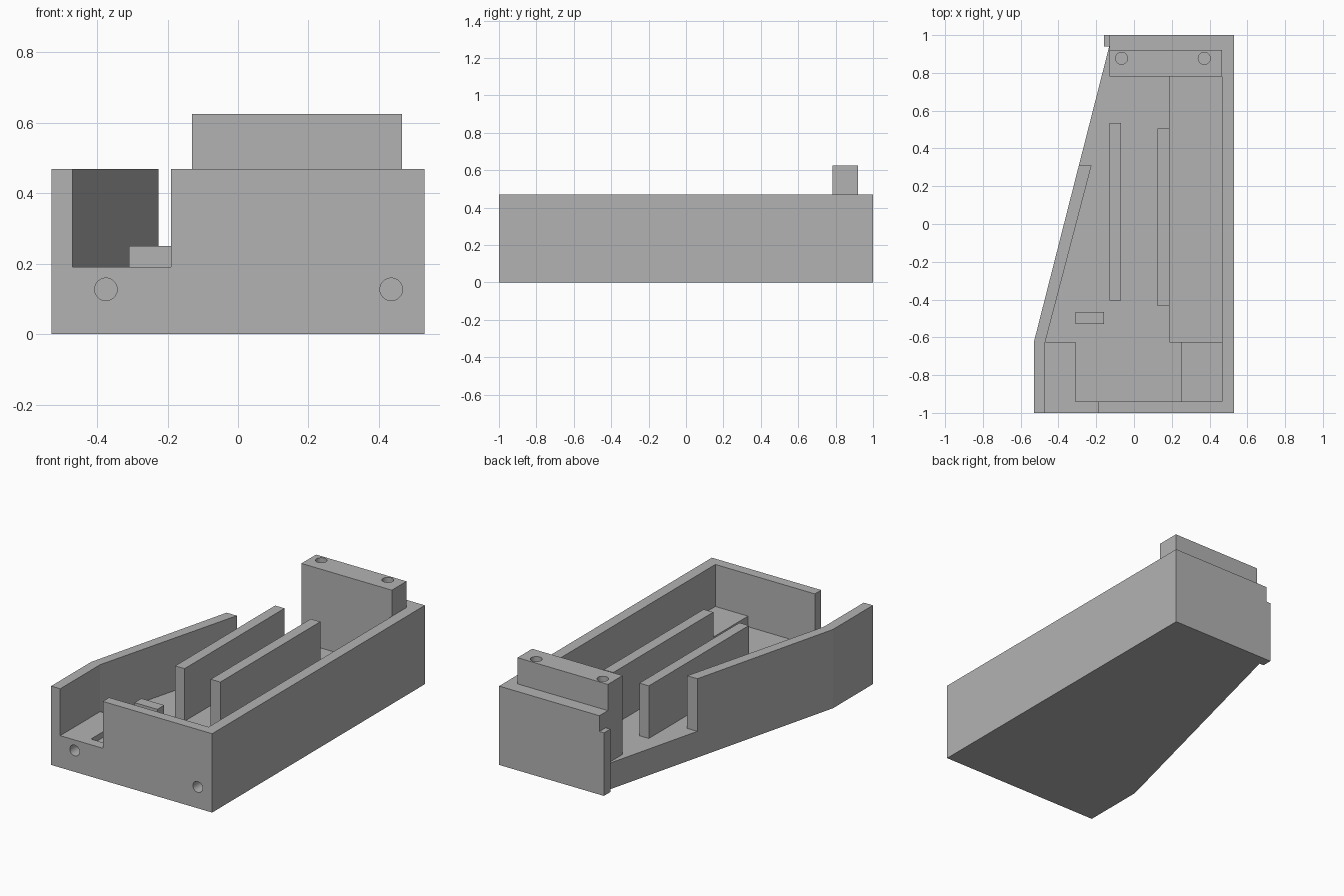
import bpy, bmesh
from mathutils import Matrix

cube = bpy.data.objects.get("Cube")
if cube:
    bpy.data.objects.remove(cube, do_unlink=True)

grey = bpy.data.materials.new("plain_grey")
grey.use_nodes = True
colour = (0.45, 0.45, 0.45, 1)
grey.diffuse_color = colour
grey.node_tree.nodes["Principled BSDF"].inputs["Base Color"].default_value = colour

FLOOR, RIM = 0.156, 0.469


def finish(bm, name):
    bmesh.ops.recalc_face_normals(bm, faces=bm.faces)
    mesh = bpy.data.meshes.new(name)
    bm.to_mesh(mesh)
    bm.free()
    mesh.materials.append(grey)
    obj = bpy.data.objects.new(name, mesh)
    bpy.context.collection.objects.link(obj)
    return obj


def prism(name, outline, z0, z1):
    """Extrude a plan outline from z0 to z1."""
    bm = bmesh.new()
    face = bm.faces.new([bm.verts.new((x, y, z0)) for x, y in outline])
    top = bmesh.ops.extrude_face_region(bm, geom=[face])["geom"]
    bmesh.ops.translate(bm, vec=(0, 0, z1 - z0),
                        verts=[v for v in top if isinstance(v, bmesh.types.BMVert)])
    return finish(bm, name)


def box(name, x0, x1, y0, y1, z0, z1):
    return prism(name, [(x0, y0), (x1, y0), (x1, y1), (x0, y1)], z0, z1)


def drill(name, centre, depth, axis):
    bm = bmesh.new()
    bmesh.ops.create_cone(bm, cap_ends=True, segments=32, radius1=0.032,
                          radius2=0.032, depth=depth)
    if axis == "Y":
        bm.transform(Matrix.Rotation(1.5707963, 4, "X"))
    bm.transform(Matrix.Translation(centre))
    return finish(bm, name)


def cut(obj, cutters):
    bpy.context.view_layer.objects.active = obj
    for cutter in cutters:
        mod = obj.modifiers.new("cut", "BOOLEAN")
        mod.operation, mod.solver, mod.object = "DIFFERENCE", "EXACT", cutter
        bpy.ops.object.modifier_apply(modifier=mod.name)


# Tapered floor plate
base = prism("floor_plate", [(-0.53, -1), (0.53, -1), (0.53, 1), (-0.13, 1),
                             (-0.13, 0.945), (-0.53, -0.625)], 0, FLOOR)

# Outer walls
box("right_hand_long_wall", 0.465, 0.53, -1, 1, FLOOR, RIM)
prism("slanted_wall", [(-0.53, -1), (-0.47, -1), (-0.47, -0.625), (-0.225, 0.31),
                       (-0.292, 0.31), (-0.53, -0.625)], FLOOR, RIM)
box("back_wall", -0.13, 0.465, 0.92, 1, FLOOR, RIM)
box("back_corner_strip", -0.16, -0.13, 0.94, 1, 0, 0.375)
front = prism("front_wall_lower", [(-0.47, -1), (0.465, -1), (0.465, -0.94),
                                   (-0.47, -0.94)], FLOOR, 0.19)
box("front_wall_upper", -0.19, 0.465, -1, -0.94, 0.19, RIM)

# Screw bosses behind the front wall
boss_a = box("front_boss_open_side", -0.47, -0.31, -0.94, -0.625, FLOOR, 0.19)
boss_b = box("front_boss_long_side", 0.25, 0.465, -0.94, -0.625, FLOOR, 0.219)

# Inner ribs and stop block
box("middle_rib", -0.13, -0.068, -0.405, 0.535, FLOOR, RIM)
box("compartment_rib", 0.125, 0.188, -0.435, 0.505, FLOOR, RIM)
box("small_stop", -0.31, -0.16, -0.53, -0.465, FLOOR, 0.25)

# Tall mounting block at the back
block = box("back_mounting_block", -0.13, 0.465, 0.782, 0.92, FLOOR, 0.625)

# Long recess and screw holes
recess = box("recess_cutter", 0.188, 0.465, -0.625, 0.782, 0.1, 0.3)
front_drills = [drill("front_drill", (x, -0.86, 0.127), 0.4, "Y") for x in (-0.375, 0.435)]
top_drills = [drill("top_drill", (x, 0.877, 0.6), 0.4, "Z") for x in (-0.066, 0.372)]
cut(base, [recess] + front_drills)
for part in (front, boss_a, boss_b):
    cut(part, front_drills)
cut(block, top_drills)
for cutter in [recess] + front_drills + top_drills:
    bpy.data.objects.remove(cutter, do_unlink=True)
